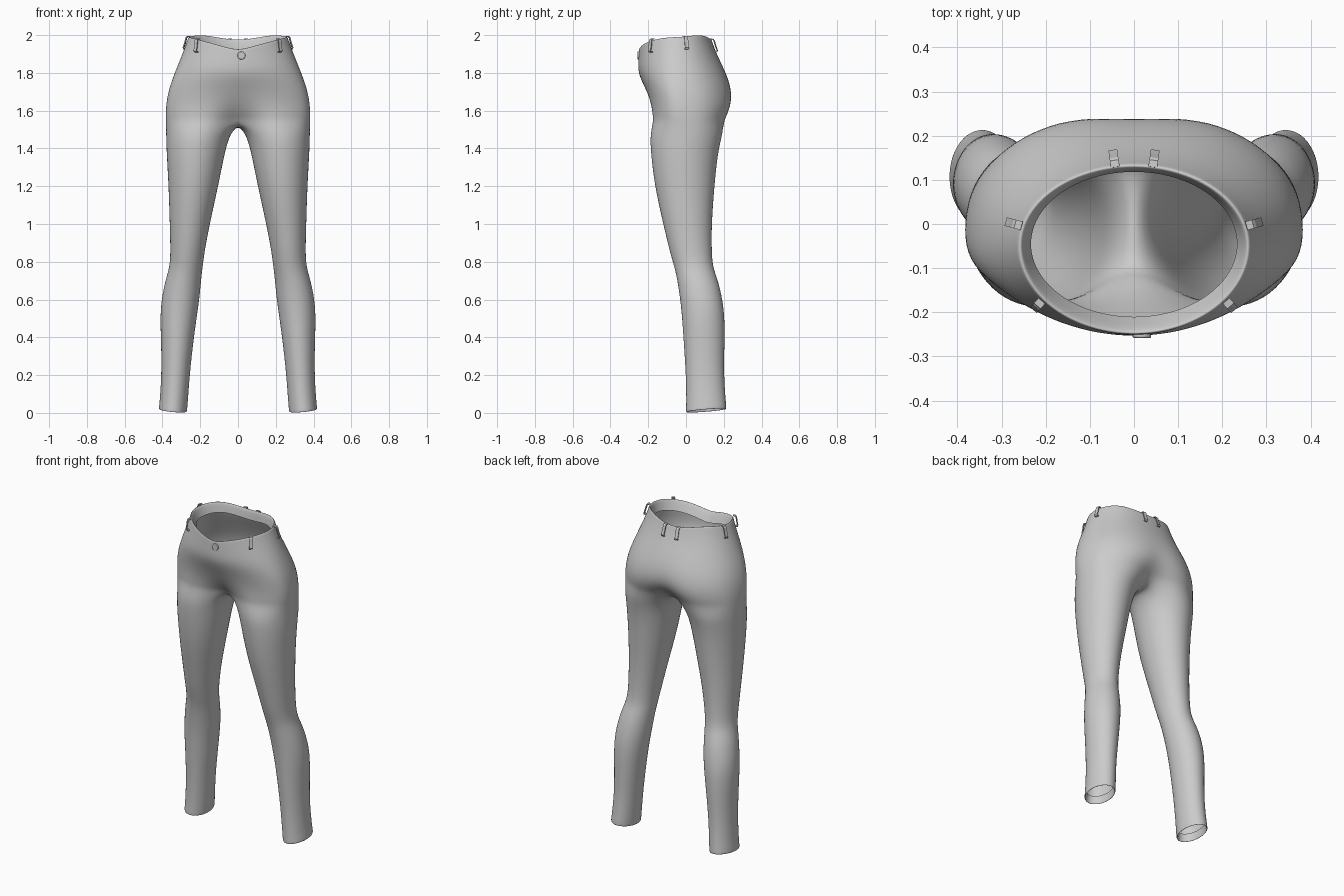
import bpy, bmesh
from math import sin, cos, pi, radians, exp, atan2
from mathutils import Vector, Matrix

if "Cube" in bpy.data.objects:
    bpy.data.objects.remove(bpy.data.objects["Cube"])

SEG = 12      # segments over the outer half of the hips
LEG = 16      # segments round a leg

# hips: z, half width, y of widest point, front y, back y, squareness, front notch, back notch, waist dip
HIPS = [
    (1.930, .234, -.045, -.212, .120, 1.0, 0, 0, 1),
    (1.978, .250, -.050, -.236, .125, 1.0, 0, 0, 1),
    (1.991, .256, -.050, -.247, .131, 1.0, 0, 0, 1),
    (1.989, .264, -.050, -.252, .138, 1.0, 0, 0, 1),
    (1.970, .269, -.050, -.253, .143, 1.0, 0, 0, 1),
    (1.900, .295, -.048, -.255, .168, 1.0, 0, 0, .6),
    (1.810, .332, -.045, -.256, .214, .95, 0, .004, .2),
    (1.720, .366, -.040, -.222, .252, .87, .005, .012, 0),
    (1.640, .381, -.030, -.203, .264, .85, .03, .03, 0),
    (1.580, .384, -.020, -.202, .250, .82, .08, .07, 0),
    (1.545, .383, -.010, -.202, .235, .80, .12, .11, 0),
]
# leg: z, inner x, outer x, front y, back y
LEGS = [
    (1.47, .045, .380, -.190, .192), (1.38, .070, .378, -.186, .168),
    (1.20, .105, .367, -.166, .150), (1.00, .150, .361, -.120, .135),
    (.85, .178, .357, -.085, .136), (.77, .188, .362, -.060, .142),
    (.70, .196, .385, -.045, .170), (.60, .205, .405, -.030, .193),
    (.50, .220, .412, -.020, .205), (.35, .240, .406, -.010, .203),
    (.20, .256, .405, .000, .200), (.06, .266, .414, .002, .210),
    (.016, .270, .419, .000, .214), (.011, .273, .416, .003, .211),
    (.016, .277, .412, .007, .207), (.06, .279, .405, .010, .200),
]


def hip_ring(row):
    z, w, yc, yf, yb, p, nf, nb, dip = row
    pts = []
    for i in range(SEG + 1):
        t = pi * i / SEG
        s, c = max(0, sin(t)), cos(t)
        if i in (0, SEG):
            s = 0
        x = w * s
        end, notch = (yf, -nf) if c > 0 else (yb, nb)
        y = yc + (end - yc) * abs(c) ** p - notch * exp(-(x / .09) ** 2)
        if c > 0:
            dz = -.07 * (1 - s)
        else:
            dz = .012 * sin(2 * t) ** 2 - .015 * abs(c) ** 6
        pts.append((x * 1.008, y, z + dip * dz))
    return pts


def leg_ring(row):
    z, xi, xo, yf, yb = row
    cx, cy, rx, ry = (xi + xo) / 2, (yf + yb) / 2, (xo - xi) / 2, (yb - yf) / 2
    tilt = max(0, 1 - z / .2)
    pts = []
    for i in range(LEG):
        a = pi / 4 + 2 * pi * i / LEG
        u, v = -cos(a), -sin(a)
        pts.append((cx + rx * 1.025 * u, cy + ry * 1.025 * v,
                    z + tilt * (.007 * u + .009 * v)))
    return pts


# trousers: hips and one leg lofted, then mirrored and smoothed
bm = bmesh.new()


def add(pts):
    return [bm.verts.new(p) for p in pts]


def bridge(a, b, closed):
    n = len(a)
    for i in range(n if closed else n - 1):
        j = (i + 1) % n
        bm.faces.new((a[i], b[i], b[j], a[j]))


rings = [add(hip_ring(r)) for r in HIPS]
for a, b in zip(rings, rings[1:]):
    bridge(a, b, False)
# crotch seam closes the last hip ring into a leg ring
crotch = add([(0, .085, 1.532), (0, .025, 1.528), (0, -.035, 1.532)])
ring = rings[-1] + crotch
for row in LEGS:
    nxt = add(leg_ring(row))
    bridge(ring, nxt, True)
    ring = nxt
bmesh.ops.recalc_face_normals(bm, faces=bm.faces)
# face the outside of the thigh outwards
test = max(bm.faces, key=lambda f: f.calc_center_median().x)
if test.normal.x < 0:
    bmesh.ops.reverse_faces(bm, faces=bm.faces)
for f in bm.faces:
    f.smooth = True
me = bpy.data.meshes.new("trousers")
bm.to_mesh(me)
bm.free()
ob = bpy.data.objects.new("trousers", me)
bpy.context.collection.objects.link(ob)
m = ob.modifiers.new("mirror", 'MIRROR')
m.use_clip = True
m.merge_threshold = .0005
s = ob.modifiers.new("smooth", 'SUBSURF')
s.levels = s.render_levels = 2


# belt loops: a narrow arched strap standing off the waistband
def belt_loop(name, x, y, z, facing, slope):
    out = Vector((cos(facing), sin(facing), 0))
    side = Vector((-out.y, out.x, 0))
    prof = [(-.006, .034), (.008, .033), (.011, .026), (.010, 0), (.011, -.026), (.007, -.033), (-.006, -.034)]
    b = bmesh.new()
    pairs = []
    for o, h in prof:
        p = Vector((x, y, z + h)) + out * (o - h * slope)
        pairs.append([b.verts.new(p + side * k) for k in (-.010, .010)])
    for p, q in zip(pairs, pairs[1:]):
        b.faces.new((p[0], q[0], q[1], p[1]))
    mesh = bpy.data.meshes.new(name)
    b.to_mesh(mesh)
    b.free()
    o = bpy.data.objects.new(name, mesh)
    bpy.context.collection.objects.link(o)
    sol = o.modifiers.new("thickness", 'SOLIDIFY')
    sol.thickness = .005
    sol.offset = 0


for sgn, label in ((1, "right"), (-1, "left")):
    for part, x, y, z, ang, slope in (("front", .216, -.182, 1.945, -48, .15),
                                      ("side", .270, .000, 1.960, 15, .30),
                                      ("back", .045, .146, 1.945, 82, .33)):
        a = radians(ang)
        belt_loop(f"{part}_belt_loop_{label}", sgn * x, y, z, atan2(sin(a), sgn * cos(a)), slope)

# waist button
bpy.ops.mesh.primitive_cylinder_add(vertices=24, radius=.021, depth=.012,
                                    location=(.018, -.252, 1.892), rotation=(pi / 2, 0, 0))
btn = bpy.context.object
btn.name = "waist_button"
bev = btn.modifiers.new("edge", 'BEVEL')
bev.width = .003
bev.segments = 2
bpy.ops.object.shade_smooth_by_angle()
